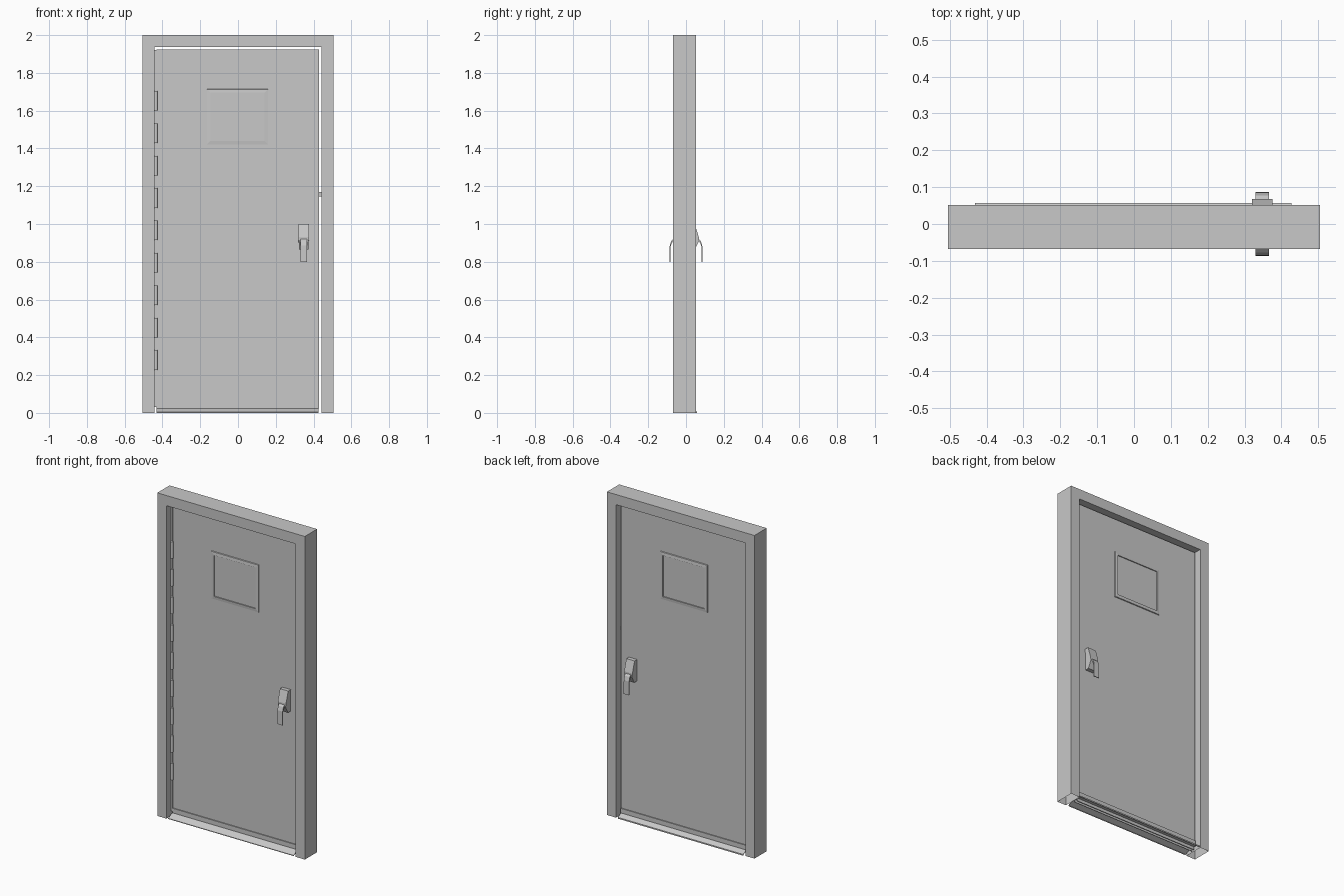
import bpy, bmesh, math
from mathutils import Vector

if "Cube" in bpy.data.objects:
    bpy.data.objects.remove(bpy.data.objects["Cube"])

grey = bpy.data.materials.new("painted_steel_grey")
grey.diffuse_color = (0.58, 0.58, 0.58, 1)
grey.use_nodes = True
grey.node_tree.nodes["Principled BSDF"].inputs["Base Color"].default_value = grey.diffuse_color


def finish(bm, name):
    bmesh.ops.recalc_face_normals(bm, faces=bm.faces)
    me = bpy.data.meshes.new(name)
    bm.to_mesh(me)
    bm.free()
    me.materials.append(grey)
    ob = bpy.data.objects.new(name, me)
    bpy.context.collection.objects.link(ob)
    return ob


def prism(name, pts, axis, lo, hi):
    """Extrude a 2D profile along an axis: 'x' takes (y, z), 'y' takes (x, z)."""
    def place(p, t):
        return (t, p[0], p[1]) if axis == 'x' else (p[0], t, p[1])
    bm = bmesh.new()
    a = [bm.verts.new(place(p, lo)) for p in pts]
    b = [bm.verts.new(place(p, hi)) for p in pts]
    bm.faces.new(a)
    bm.faces.new(b)
    n = len(pts)
    for i in range(n):
        j = (i + 1) % n
        bm.faces.new((a[i], a[j], b[j], b[i]))
    return finish(bm, name)


def box(name, x0, x1, y0, y1, z0, z1):
    return prism(name, [(x0, z0), (x1, z0), (x1, z1), (x0, z1)], 'y', y0, y1)


# Hollow frame, jambs open at the foot
W, IN, HEAD = 0.505, 0.443, 1.937
frame = prism("door_frame", [(-W, 0), (-W, 2), (W, 2), (W, 0), (IN, 0),
                             (IN, HEAD), (-IN, HEAD), (-IN, 0)], 'y', -0.068, 0.052)
bm = bmesh.new()
bm.from_mesh(frame.data)
feet = [f for f in bm.faces if all(v.co.z < 0.001 for v in f.verts)]
bmesh.ops.delete(bm, geom=feet, context='FACES_ONLY')
bm.to_mesh(frame.data)
bm.free()

# Door leaf
D = 0.021
box("door_leaf", -0.432, 0.43, -D, D, 0.024, 1.925)

# Parts repeated on both faces of the door
for side, s in (("front", -1), ("back", 1)):
    # Window trim: a low ring sloping out from the inner edge
    bm = bmesh.new()
    rings = []
    for grow, d in ((0.020, 0.0), (0.018, 0.005), (0.0, 0.007), (0.0, 0.001)):
        x0, x1, z0, z1 = -0.145 - grow, 0.14 + grow, 1.44 - grow, 1.695 + grow
        rings.append([bm.verts.new((x, s * (D + d), z))
                      for x, z in ((x0, z0), (x1, z0), (x1, z1), (x0, z1))])
    for r, q in zip(rings, rings[1:]):
        for i in range(4):
            j = (i + 1) % 4
            bm.faces.new((r[i], r[j], q[j], q[i]))
    bm.faces.new(rings[-1])
    finish(bm, side + "_window")

    # Handle housing: wedge that swells downward then cuts back under
    housing = prism(side + "_handle_housing",
                    [(s * y, z) for y, z in ((D, 1.0), (0.046, 1.0), (0.068, 0.93),
                                             (0.068, 0.908), (0.046, 0.865), (D, 0.865))],
                    'x', 0.32, 0.376)
    for v in housing.data.vertices:        # slight taper toward the lower edge
        if v.co.z < 0.92:
            v.co.x = 0.348 + (v.co.x - 0.348) * 0.92

    # Lever: thin bent paddle hanging down from the housing
    prism(side + "_handle_lever",
          [(s * y, z) for y, z in ((0.050, 0.918), (0.066, 0.922), (0.078, 0.910),
                                   (0.086, 0.885), (0.087, 0.80), (0.082, 0.80),
                                   (0.081, 0.882), (0.074, 0.902), (0.064, 0.910),
                                   (0.050, 0.906))],
          'x', 0.330, 0.366)

    # Sweep along the door foot
    y = sorted((s * D, s * (D + 0.006)))
    box(side + "_door_sweep", -0.430, 0.428, y[0], y[1], 0.024, 0.052)

# Threshold: sloped sheet with an open, ribbed underside
prism("threshold", [(-0.066, 0.0), (-0.066, 0.004), (-0.030, 0.022), (0.030, 0.022),
                    (0.057, 0.008), (0.057, 0.0), (0.053, 0.0), (0.053, 0.006),
                    (0.029, 0.018), (0.012, 0.018), (0.012, 0.0), (0.008, 0.0),
                    (0.008, 0.018), (-0.008, 0.018), (-0.008, 0.0), (-0.012, 0.0),
                    (-0.012, 0.018), (-0.029, 0.018), (-0.062, 0.002), (-0.062, 0.0)],
      'x', -0.432, 0.427)

# Hinge leaf and its row of knuckles
box("hinge_leaf", -0.443, -0.432, -0.022, -0.018, 0.03, 1.92)
for i in range(9):
    z = 0.28 + i * 0.1715
    bm = bmesh.new()
    bmesh.ops.create_cone(bm, cap_ends=True, segments=12, radius1=0.009,
                          radius2=0.009, depth=0.104)
    bmesh.ops.translate(bm, verts=bm.verts, vec=Vector((-0.434, -0.027, z)))
    ob = finish(bm, "hinge_knuckle_%d" % (i + 1))
    bpy.context.view_layer.objects.active = ob
    ob.select_set(True)
    bpy.ops.object.shade_smooth_by_angle(angle=math.radians(40))
    ob.select_set(False)

# Latch bolt between leaf and jamb
box("latch_bolt", 0.428, 0.443, -0.008, 0.008, 1.145, 1.17)
